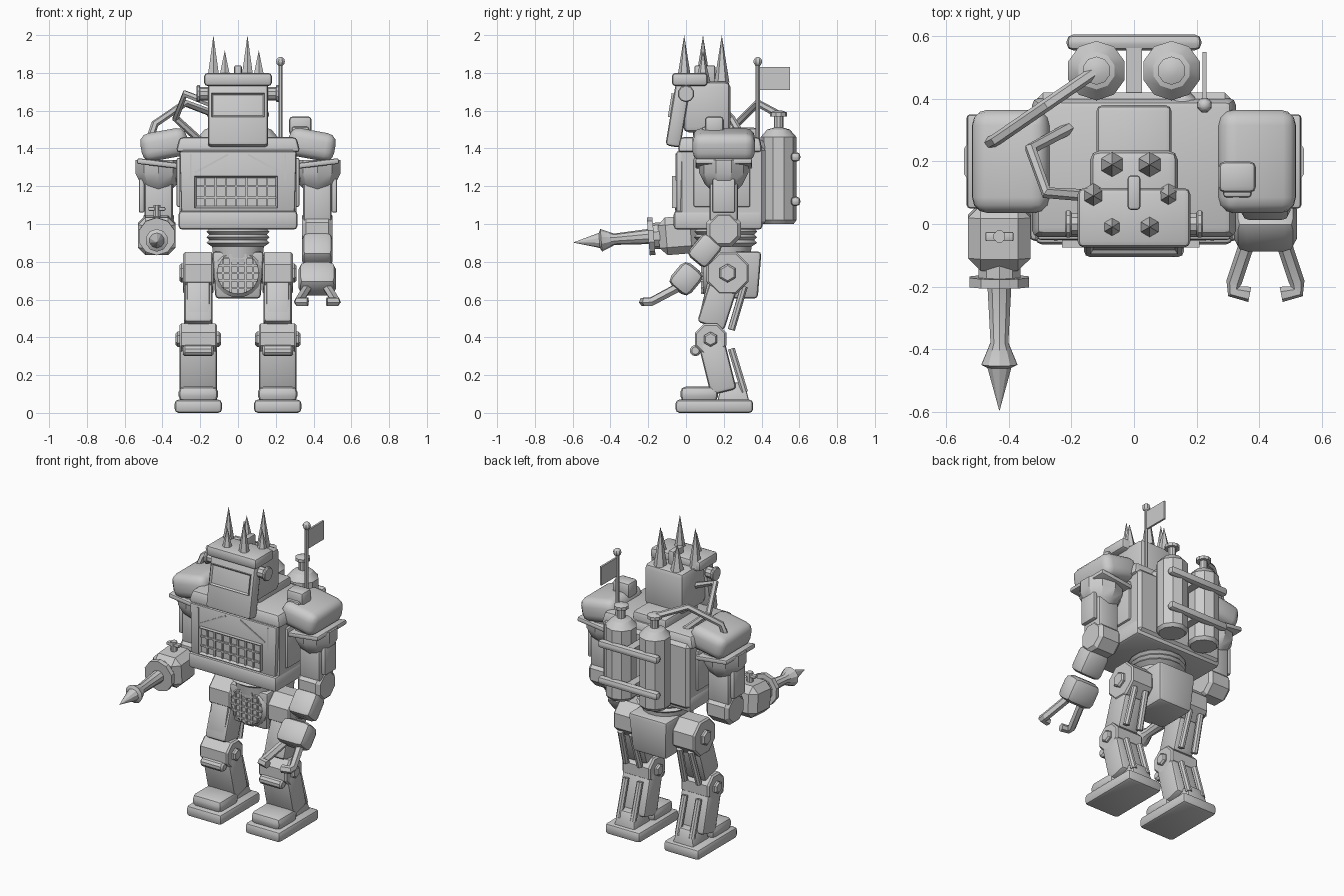
import bpy, bmesh, math
from mathutils import Vector, Matrix

if "Cube" in bpy.data.objects:
    bpy.data.objects.remove(bpy.data.objects["Cube"])

SHADE = (.6, .6, .6, 1)
grey = bpy.data.materials.new("plain_grey")
grey.use_nodes = True
grey.diffuse_color = SHADE
grey.node_tree.nodes["Principled BSDF"].inputs["Base Color"].default_value = SHADE

RIGHT, BACK, UP = Vector((1, 0, 0)), Vector((0, 1, 0)), Vector((0, 0, 1))
SIDES = (-1, 1)


def finish(name, mesh):
    mesh.materials.clear()
    mesh.materials.append(grey)
    mesh.shade_smooth()
    mesh.set_sharp_from_angle(angle=math.radians(32))
    obj = bpy.data.objects.new(name, mesh)
    bpy.context.collection.objects.link(obj)
    return obj


def from_bmesh(name, bm):
    bmesh.ops.recalc_face_normals(bm, faces=bm.faces)
    mesh = bpy.data.meshes.new(name)
    bm.to_mesh(mesh)
    bm.free()
    return finish(name, mesh)


def box(name, centre, size, bevel=.02, pitch=0, roll=0, segments=2, top=1, inset=0):
    """Bevelled box; top tapers the upper end, inset sinks the front face."""
    bm = bmesh.new()
    bmesh.ops.create_cube(bm, size=1)
    for vert in bm.verts:
        taper = top if vert.co.z > 0 else 1
        vert.co = vert.co * Vector(size)
        vert.co.x *= taper
        vert.co.y *= taper
    if inset:
        bm.normal_update()
        front = [face for face in bm.faces if face.normal.y < -.9]
        bmesh.ops.inset_region(bm, faces=front, thickness=inset, depth=-inset)
    elif bevel:
        bmesh.ops.bevel(bm, geom=bm.edges[:], offset=bevel, segments=segments,
                        profile=.5, affect='EDGES')
    obj = from_bmesh(name, bm)
    obj.location, obj.rotation_euler = centre, (pitch, roll, 0)


def beam(name, low, high, width, depth, **options):
    """Box leaning in the side plane from low to high."""
    run = high - low
    box(name, (low + high) / 2, (width, depth, run.length),
        pitch=math.atan2(-run.y, run.z), **options)


def lathe(name, start, axis, profile, sides=10):
    """Turned solid; profile holds (distance along axis, radius)."""
    bm = bmesh.new()
    corners = [(k + .5) * math.tau / sides for k in range(sides)]
    rings = [[bm.verts.new((radius * math.cos(a), radius * math.sin(a), along)) for a in corners]
             for along, radius in profile]
    for lower, upper in zip(rings, rings[1:]):
        for k in range(sides):
            bm.faces.new((lower[k - 1], lower[k], upper[k], upper[k - 1]))
    bm.faces.new(rings[0])
    if profile[-1][1]:
        bm.faces.new(rings[-1])
    bmesh.ops.remove_doubles(bm, verts=bm.verts, dist=.0001)
    turn = Vector(axis).to_track_quat('Z', 'Y').to_matrix().to_4x4()
    bm.transform(Matrix.Translation(start) @ turn)
    from_bmesh(name, bm)


def rod(name, start, end, radius, sides=8):
    run = Vector(end) - Vector(start)
    lathe(name, start, run, [(0, radius), (run.length, radius)], sides)


def drum(name, centre, half, radius, sides=8, edge=.01):
    """Chamfered cylinder lying across the body."""
    lathe(name, centre - RIGHT * half, RIGHT,
          [(0, radius - edge), (edge, radius), (2 * half - edge, radius),
           (2 * half, radius - edge)], sides)


def tube(name, points, radius):
    curve = bpy.data.curves.new(name, 'CURVE')
    curve.dimensions, curve.use_fill_caps = '3D', True
    curve.bevel_depth, curve.bevel_resolution = radius, 1
    spline = curve.splines.new('POLY')
    spline.points.add(len(points) - 1)
    for point, place in zip(spline.points, points):
        point.co = (*place, 1)
    helper = bpy.data.objects.new(name + "_path", curve)
    mesh = bpy.data.meshes.new_from_object(helper)
    bpy.data.objects.remove(helper)
    finish(name, mesh)


# Torso, from the base up
box("torso", (0, .19, 1.2), (.62, .46, .42), segments=1)
box("torso_base", (0, .17, 1.02), (.63, .47, .1))
box("chest_lip", (0, .18, 1.42), (.66, .45, .08), top=.94)
box("collar", (0, .21, 1.46), (.24, .34, .1))
box("chest_panel", (0, -.03, 1.22), (.6, .04, .33), top=1.03, bevel=.01)
for side in SIDES:
    box("torso_side_panel", (side * .31, .19, 1.22), (.03, .3, .26), bevel=.01)

# Chest grille and small chest marks
grille = Vector((-.01, -.06, 1.17))
box("grille_frame", grille, (.44, .03, .17), inset=.015)
for column in range(-3, 4):
    box("grille_post", grille + RIGHT * column * .055, (.01, .02, .15), bevel=0)
for side in SIDES:
    box("grille_bar", grille + UP * side * .03, (.42, .02, .01), bevel=0)
    box("upright_mark", (side * .25, -.05, 1.3), (.01, .01, .14), bevel=0)
    box("slanted_mark", (side * .14, -.05, 1.32), (.2, .01, .01), bevel=0, roll=side * .5)

# Waist and pelvis
lathe("waist_bellows", (0, .21, .8), UP,
      [(0, .13), (.08, .14)] + [(.1 + i * .015, .17 - .015 * (i % 2)) for i in range(7)], 16)
box("pelvis", (0, .25, .73), (.24, .26, .25), top=1.15)
pelvis_front = Vector((0, .09, .74))
lathe("pelvis_grille", pelvis_front + BACK * .07, -BACK, [(0, .13), (.05, .13), (.07, .11)], 16)
for i in range(-2, 3):
    step = i * .04
    reach = 2 * math.sqrt(.11 ** 2 - step ** 2)
    box("pelvis_post", pelvis_front + RIGHT * step, (.01, .02, reach), bevel=0)
    box("pelvis_bar", pelvis_front + UP * step, (reach, .02, .01), bevel=0)

# Legs, hung on three joints
for side in SIDES:
    out = RIGHT * side
    leg = out * .21
    hip = leg + BACK * .22 + UP * .74
    knee = leg + BACK * .13 + UP * .39
    ankle = leg + BACK * .2 + UP * .11
    drum("hip_joint", hip, .08, .12)
    drum("hip_cap", hip + out * .08, .02, .05, sides=6)
    rod("hip_axle", hip - leg, hip, .06)
    beam("thigh", knee + UP * .07, hip, .15, .15)
    beam("thigh_plate", knee + UP * .1 - BACK * .05, hip - UP * .04 - BACK * .09, .12, .03, bevel=.01)
    drum("knee_joint", knee, .1, .09)
    drum("knee_cap", knee, .12, .04, sides=6)
    drum("knee_guard", knee - BACK * .08 - UP * .06, .08, .03, sides=10)
    beam("shin", ankle, knee, .2, .14)
    for offset in SIDES:
        behind = BACK * .11 + RIGHT * offset * .05
        rod("thigh_piston", knee + behind + UP * .05, hip + behind * .8 - UP * .07, .02)
        rod("shin_piston", ankle + behind, knee + behind - UP * .05, .02)
    box("sole", leg + BACK * .15 + UP * .035, (.25, .41, .07))
    box("toe_cap", leg + BACK * .07 + UP * .1, (.21, .2, .08), bevel=.03)
    box("ankle", ankle + BACK * .05, (.15, .17, .1), top=.7, bevel=.01)

# Shoulders and upper arms
for side in SIDES:
    out = RIGHT * side
    shoulder = out * .42 + BACK * .2 + UP * 1.27
    elbow = shoulder - UP * .3
    box("pauldron", shoulder + UP * .15 - out * .03, (.25, .33, .15), bevel=.05,
        roll=side * .18, segments=3)
    box("pauldron_rim", shoulder + UP * .05, (.23, .3, .03), bevel=.01, roll=side * -.12)
    lathe("shoulder_cup", shoulder - UP * .1, UP, [(0, .06), (.04, .1), (.1, .13), (.17, .13)])
    rod("shoulder_axle", shoulder - out * .2, shoulder, .07)
    box("upper_arm", (shoulder + elbow) / 2, (.15, .15, .26))
    box("arm_plate", shoulder + out * .09 - UP * .12, (.03, .12, .18), bevel=.01)
    drum("elbow", elbow, .08, .1, edge=.02)

# Box on the left shoulder
box("shoulder_box", (.33, .15, 1.52), (.12, .1, .1))
box("shoulder_box_foot", (.33, .1, 1.5), (.09, .03, .03), bevel=.01)

# Left forearm and claw
wrist = Vector((.42, .1, .86))
palm = Vector((.42, 0, .71))
half = Vector((0, .05, .06))
beam("wrist", wrist - half, wrist + half, .16, .13, bevel=.03)
beam("hand", palm - half, palm + half, .2, .14, bevel=.04)
for side in SIDES:
    out = RIGHT * side
    root = palm + out * .05 - half * .7
    knuckle = root + out * .05 - BACK * .15 - UP * .08
    tube("claw", [root, knuckle, knuckle - BACK * .03, knuckle - out * .05 - BACK * .04], .025)

# Right forearm and drill
forearm = Vector((-.43, -.04, .94))
box("drill_forearm", forearm, (.2, .21, .2), bevel=.04, pitch=.08, segments=1)
lathe("drill", forearm - BACK * .08, -BACK - UP * .08,
      [(0, .07), (.05, .07), (.05, .1), (.08, .1), (.08, .04), (.26, .03),
       (.33, .06), (.34, .04), (.48, 0)])
rod("drill_knob_stem", forearm, forearm + UP * .16, .02)
box("drill_knob_bar", forearm + UP * .14, (.09, .03, .02), bevel=.005)

# Head
chin, brow = Vector((0, -.07, 1.41)), Vector((0, -.015, 1.74))
forward = Vector((0, -.04, 0))
rod("neck", (0, .12, 1.4), (0, .12, 1.6), .09)
box("skull", (0, .11, 1.62), (.28, .25, .27), bevel=.03)
beam("faceplate", chin, brow, .32, .08)
beam("visor", chin.lerp(brow, .47) + forward, chin.lerp(brow, .85) + forward, .28, .025, inset=.013)
box("brow_band", (0, .02, 1.765), (.36, .19, .07))
box("head_crest", (0, .1, 1.79), (.04, .11, .1), bevel=.01)
for side in SIDES:
    ear = Vector((side * .18, 0, 1.69))
    drum("ear", ear, .03, .035, sides=10)
    drum("ear_disc", ear + RIGHT * side * .03, .01, .045, sides=10, edge=.005)

# Ring of head spikes, every second one tall
for k in range(6):
    angle = k * math.tau / 6
    base = Vector((-.01 + .12 * math.cos(angle), .09 + .115 * math.sin(angle), 1.75))
    lathe("head_spike", base, UP, [(0, .04), (.25 if k % 2 else .17, 0)], 6)

# Back tanks with straps
pack = Vector((0, .49, 1))
for side in SIDES:
    lathe("tank", pack + RIGHT * side * .12, UP,
          [(0, .08), (.02, .095), (.46, .095), (.5, .06), (.51, .025), (.57, .025),
           (.57, .045), (.59, .045), (.6, .02)])
for height in (.12, .355):
    box("tank_strap", pack + UP * height + BACK * .09, (.43, .05, .05))
    box("strap_mount", pack + UP * height, (.05, .18, .04), bevel=0)

# Hoses
tube("shoulder_hose", [(-.12, .49, 1.58), (-.28, .38, 1.64), (-.44, .27, 1.53), (-.46, .26, 1.47)], .02)
tube("head_hose", [(-.13, .09, 1.63), (-.28, .1, 1.69), (-.33, .24, 1.56), (-.2, .31, 1.44)], .02)

# Antenna with flag
mast = Vector((.225, .38, 1.4))
tip = mast + UP * .46
rod("antenna", mast, tip, .012)
for name, centre, radius in (("antenna_ball", tip, .025), ("antenna_mount", mast - RIGHT * .07, .05)):
    arc = [i * math.pi / 6 for i in range(7)]
    lathe(name, centre, UP, [(-radius * math.cos(a), radius * math.sin(a)) for a in arc], 8)
box("flag", mast + BACK * .085 + UP * .37, (.012, .17, .12), bevel=0)
